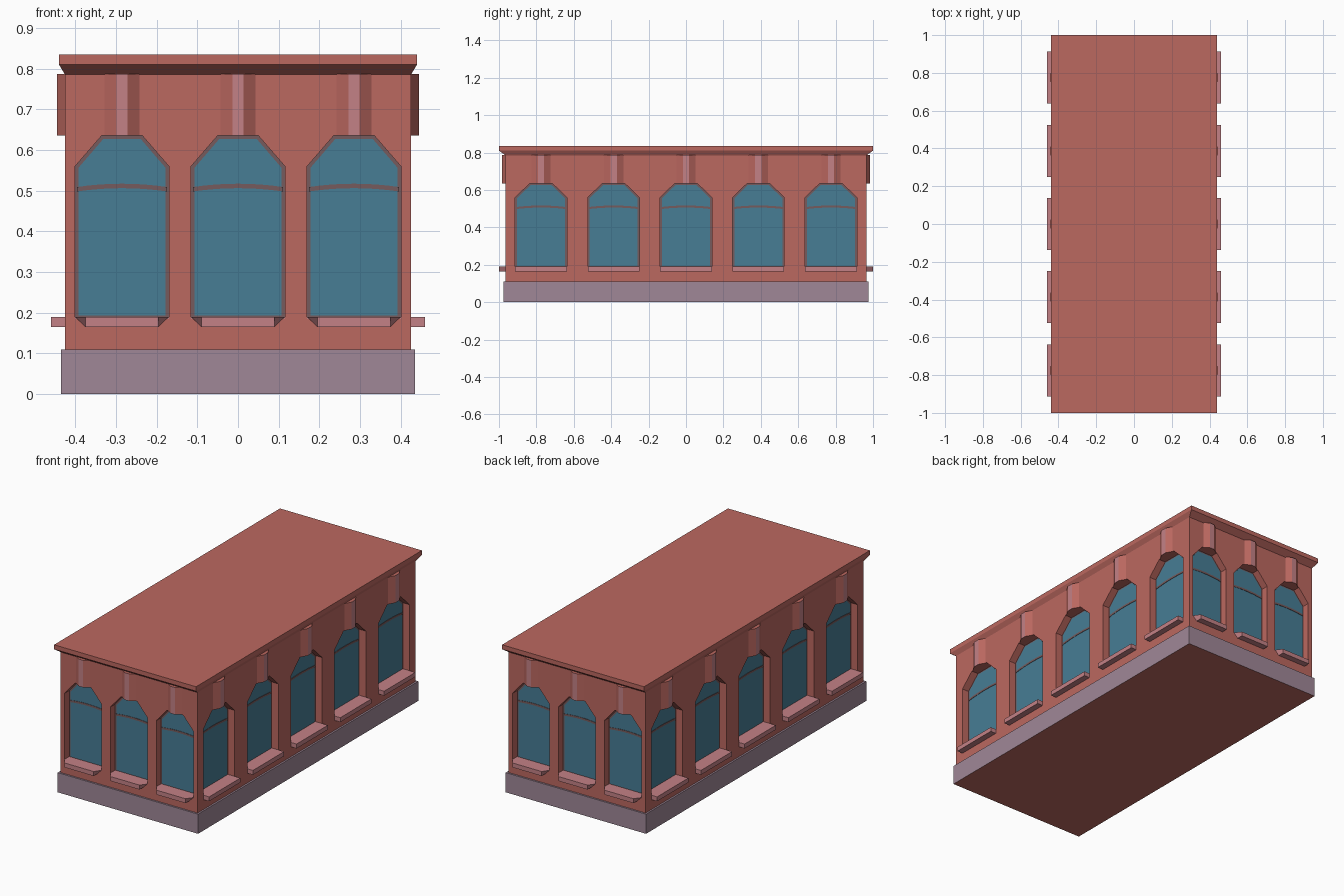
import bpy, bmesh
from mathutils import Vector

cube = bpy.data.objects.get("Cube")
if cube:
    bpy.data.objects.remove(cube, do_unlink=True)


def material(name, rgb):
    m = bpy.data.materials.new(name)
    m.use_nodes = True
    m.diffuse_color = (*rgb, 1)
    m.node_tree.nodes["Principled BSDF"].inputs["Base Color"].default_value = (*rgb, 1)
    return m


BRICK = material("red_brick", (0.50, 0.138, 0.117))
STONE = material("mauve_stone", (0.35, 0.245, 0.31))
PINK = material("pink_stone", (0.55, 0.22, 0.24))
GLASS = material("blue_glass", (0.063, 0.205, 0.30))
FRAME = material("brown_frame", (0.18, 0.105, 0.11))

BODY_X, BODY_Y = 0.425, 0.965
DEPTH = 0.045
UP = Vector((0, 0, 1))


def loft(bm, start, end):
    """Closed solid between two loops with equal point counts."""
    a = [bm.verts.new(p) for p in start]
    b = [bm.verts.new(p) for p in end]
    bm.faces.new(a)
    bm.faces.new(b)
    for i in range(len(a)):
        j = (i + 1) % len(a)
        bm.faces.new((a[i], a[j], b[j], b[i]))


def finish(name, bm, mats, rule=None):
    bmesh.ops.recalc_face_normals(bm, faces=bm.faces)
    bm.normal_update()
    if rule:
        for f in bm.faces:
            f.material_index = int(rule(f))
    me = bpy.data.meshes.new(name)
    bm.to_mesh(me)
    bm.free()
    for m in mats:
        me.materials.append(m)
    ob = bpy.data.objects.new(name, me)
    bpy.context.collection.objects.link(ob)
    return ob


def rect(x, y, z):
    return [(-x, -y, z), (x, -y, z), (x, y, z), (-x, y, z)]


def block(name, levels, mats, rule=None):
    """Stack of rectangular tiers given as (half x, half y, z)."""
    bm = bmesh.new()
    for low, high in zip(levels, levels[1:]):
        loft(bm, rect(*low), rect(*high))
    return finish(name, bm, mats, rule)


# Plinth, body and cornice
block("plinth", [(0.435, 0.975, 0), (0.435, 0.975, 0.11)], [STONE, BRICK],
      lambda f: f.normal.z < -0.5)
body = block("brick_body", [(BODY_X, BODY_Y, 0.1), (BODY_X, BODY_Y, 0.79)], [BRICK])
block("cornice", [(BODY_X, BODY_Y, 0.785), (0.44, 1, 0.81), (0.44, 1, 0.835)], [BRICK])


def arch(w, inset=0.0):
    """Window outline with chamfered top corners, as (u, z)."""
    e, top = w * (0.115 - inset), w * (0.05 - inset * 0.5)
    return [(-e, 0.185 + inset), (e, 0.185 + inset), (e, 0.56 - inset * 0.5),
            (top, 0.635 - inset), (-top, 0.635 - inset), (-e, 0.56 - inset * 0.5)]


def rail(w):
    """Slightly bowed transom bar outline."""
    us = [w * 0.11 * i / 4 for i in range(-4, 5)]
    z = lambda u: 0.517 - 0.008 * (u / (w * 0.11)) ** 2
    return [(u, z(u) - 0.011) for u in us] + [(u, z(u)) for u in reversed(us)]


cutters = bmesh.new()

# Each wall: name, outward normal, distance, window centres, width scale
SHORT, LONG = (-0.285, 0, 0.285), (-0.775, -0.387, 0, 0.387, 0.775)
WALLS = [("front", (0, -1, 0), BODY_Y, SHORT, 1.0),
         ("back", (0, 1, 0), BODY_Y, SHORT, 1.0),
         ("left", (1, 0, 0), BODY_X, LONG, 1.2),
         ("right", (-1, 0, 0), BODY_X, LONG, 1.2)]

for side, normal, dist, centres, w in WALLS:
    n = Vector(normal)
    t = UP.cross(n)
    parts = {k: bmesh.new() for k in ("frames", "glass", "rails", "sills", "keystones")}
    for c in centres:
        def put(u, d, z):
            return n * (dist + d) + t * (c + u) + UP * z

        def plate(bm, outline, d0, d1):
            loft(bm, [put(u, d0, z) for u, z in outline], [put(u, d1, z) for u, z in outline])

        # Recess cutter and the glazing set into it
        plate(cutters, arch(w), -DEPTH, 0.05)
        plate(parts["frames"], arch(w), -DEPTH - 0.002, -DEPTH + 0.003)
        plate(parts["glass"], arch(w, 0.008), -DEPTH - 0.001, -DEPTH + 0.005)
        plate(parts["rails"], rail(w), -DEPTH, -DEPTH + 0.007)

        # Sill: an inner ledge and a projecting lip, tapered on the short walls
        e = 0.115 * w
        tip = 0.09 if w == 1 else e
        ledge = [(-e, 0.17), (e, 0.17), (e, 0.19), (-e, 0.19)]
        plate(parts["sills"], ledge, -DEPTH, -0.001)
        loft(parts["sills"],
             [put(u, -0.001, z) for u, z in [(-tip, 0.165), (tip, 0.165), (e, 0.19), (-e, 0.19)]],
             [put(u, 0.035, z) for u, z in [(-tip, 0.165), (tip, 0.165), (tip, 0.19), (-tip, 0.19)]])

        # Keystone: trapezoid in plan
        plan = [(-0.046 * w, -0.002), (0.046 * w, -0.002), (0.014 * w, 0.02), (-0.014 * w, 0.02)]
        loft(parts["keystones"], [put(u, d, 0.635) for u, d in plan],
             [put(u, d, 0.787) for u, d in plan])

    finish(side + "_window_frames", parts["frames"], [FRAME])
    finish(side + "_window_glass", parts["glass"], [GLASS])
    finish(side + "_window_rails", parts["rails"], [FRAME])
    finish(side + "_sills", parts["sills"], [PINK])
    finish(side + "_keystones", parts["keystones"], [BRICK, PINK],
           lambda f: f.normal.dot(n) > 0.95)

# Cut the window recesses into the body
cutter = finish("window_cutter", cutters, [BRICK])
cutter.hide_render = True
mod = body.modifiers.new("window_recesses", "BOOLEAN")
mod.operation = "DIFFERENCE"
mod.solver = "EXACT"
mod.object = cutter
bpy.context.view_layer.update()
cut = bpy.data.meshes.new_from_object(body.evaluated_get(bpy.context.evaluated_depsgraph_get()))
body.modifiers.clear()
body.data = cut
bpy.data.objects.remove(cutter, do_unlink=True)
